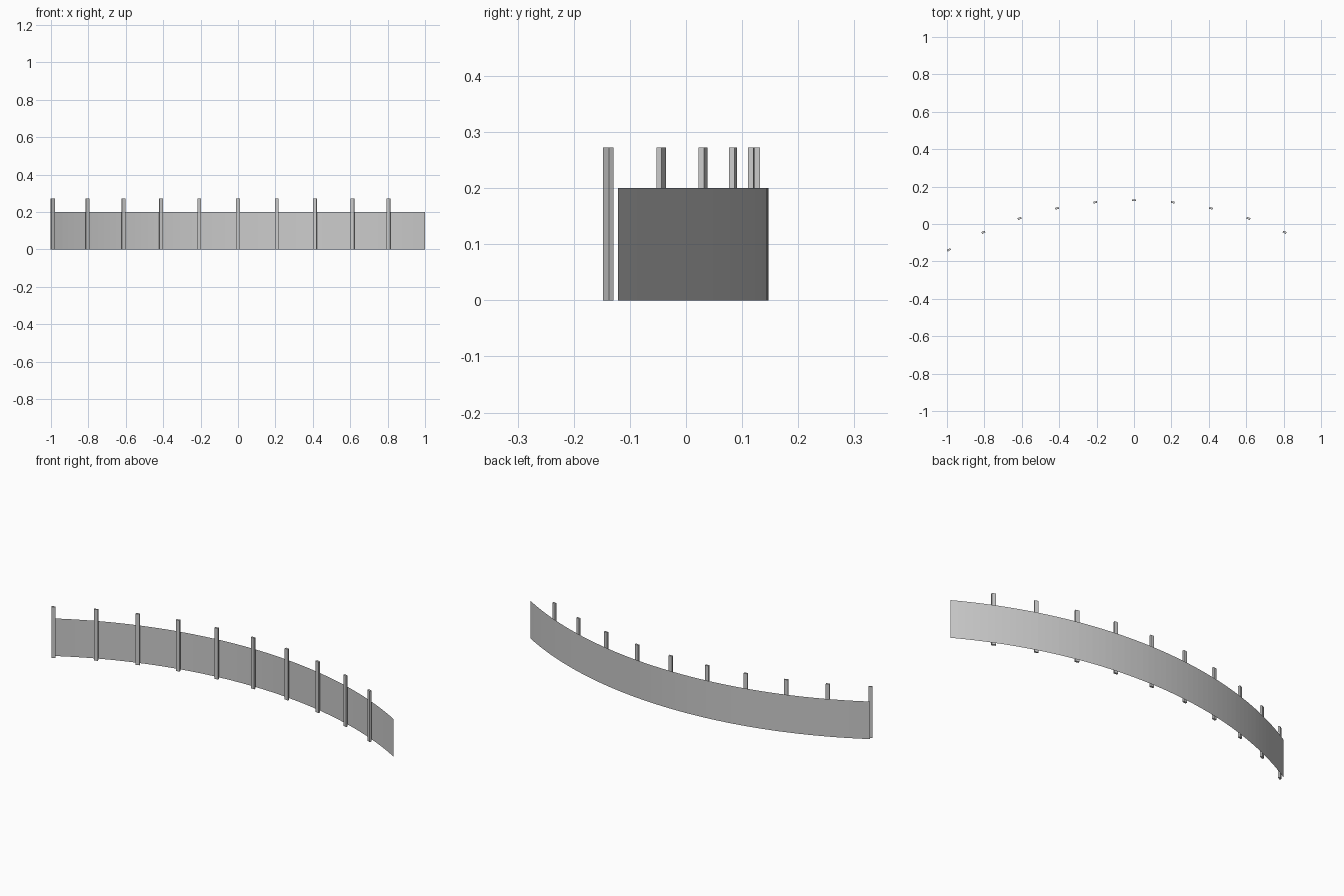
import bpy, bmesh, math
from mathutils import Matrix, Vector

if "Cube" in bpy.data.objects:
    bpy.data.objects.remove(bpy.data.objects["Cube"])

R_PANEL, R_POST = 2.0, 1.98
CENTRE_Y = 0.147 - R_PANEL
PANEL_H, POST_H = 0.2, 0.272
POST_W, POST_D = 0.02, 0.01


def on_arc(radius, deg, z=0.0):
    a = math.radians(deg)
    return Vector((radius * math.sin(a), CENTRE_Y + radius * math.cos(a), z))


def add_object(name, bm):
    mesh = bpy.data.meshes.new(name)
    bm.to_mesh(mesh)
    bm.free()
    obj = bpy.data.objects.new(name, mesh)
    bpy.context.collection.objects.link(obj)
    return obj


# Curved panel: a thin 60 degree sheet
bm = bmesh.new()
steps = 60
columns = []
for i in range(steps + 1):
    deg = -30 + 60 * i / steps
    columns.append([bm.verts.new(on_arc(R_PANEL, deg, z)) for z in (0, PANEL_H)])
for a, b in zip(columns, columns[1:]):
    bm.faces.new((a[0], b[0], b[1], a[1]))
add_object("curved_panel", bm)

# Posts: ten slim bars inside the curve, every 6 degrees from the left end
for i in range(10):
    deg = -30 + 6 * i
    bm = bmesh.new()
    bmesh.ops.create_cube(bm, size=1, matrix=Matrix.Diagonal((POST_W, POST_D, POST_H, 1)))
    obj = add_object(f"post_{i + 1}", bm)
    obj.location = on_arc(R_POST, deg, POST_H / 2)
    obj.rotation_euler.z = -math.radians(deg)
